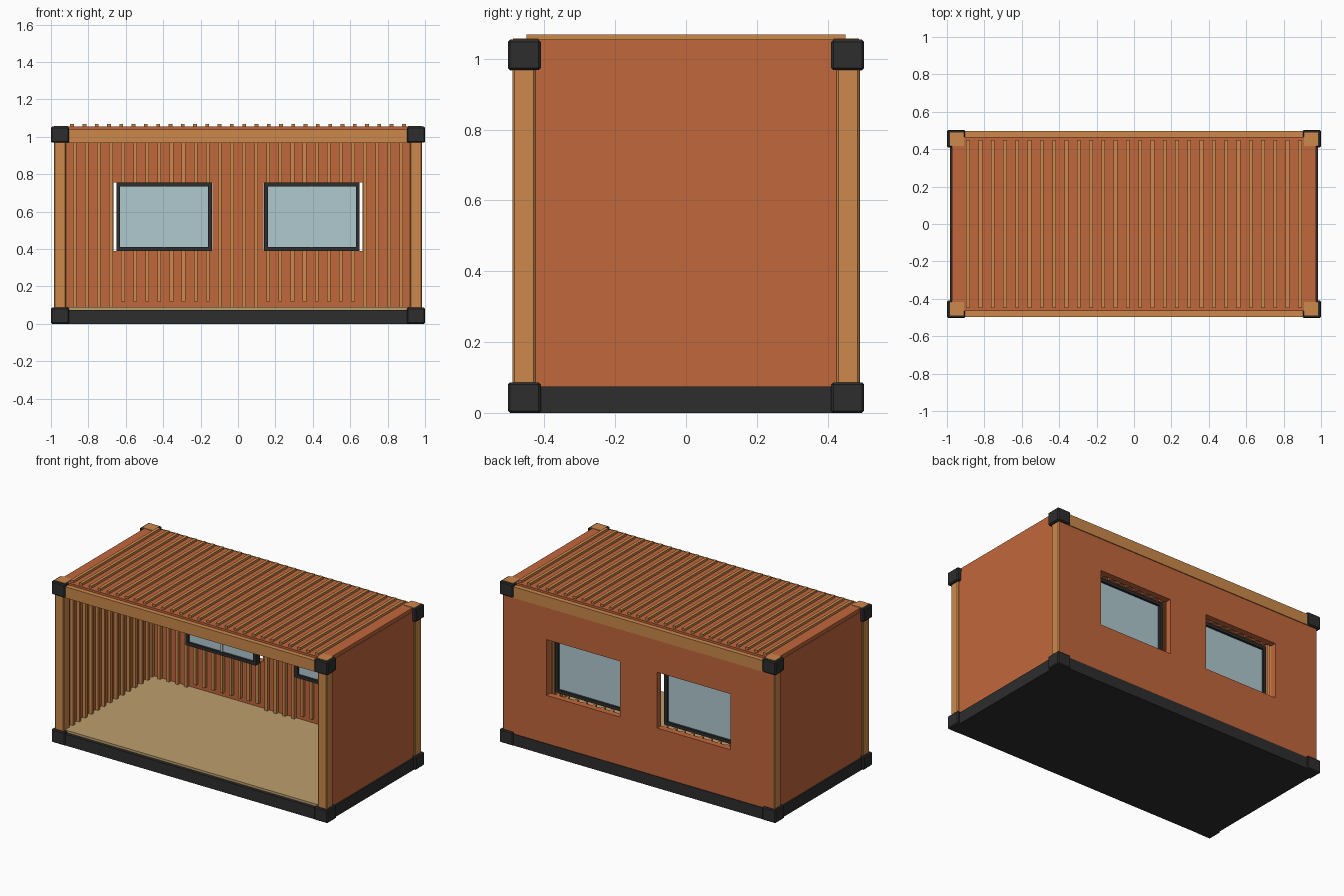
import bpy, bmesh

if "Cube" in bpy.data.objects:
    bpy.data.objects.remove(bpy.data.objects["Cube"])

def srgb(h):
    out = []
    for i in (0, 2, 4):
        c = int(h[i:i + 2], 16) / 255
        out.append(c / 12.92 if c <= 0.04045 else ((c + 0.055) / 1.055) ** 2.4)
    return (*out, 1.0)

def material(name, h):
    m = bpy.data.materials.new(name)
    m.diffuse_color = srgb(h)
    m.use_nodes = True
    m.node_tree.nodes["Principled BSDF"].inputs["Base Color"].default_value = m.diffuse_color
    return m

ORANGE = material("orange panel", "C1673C")
TAN = material("tan steel", "CC894B")
DARK = material("dark metal", "2D2D2D")
FLOOR = material("plywood floor", "BC9F6D")
GLASS = material("pale glass", "B0CAD0")

def finish(name, bm, mat, bevel=0):
    me = bpy.data.meshes.new(name)
    bm.to_mesh(me)
    bm.free()
    me.materials.append(mat)
    ob = bpy.data.objects.new(name, me)
    bpy.context.collection.objects.link(ob)
    if bevel:
        b = ob.modifiers.new("bevel", 'BEVEL')
        b.width = bevel
        b.segments = 1
    return ob

def boxes(name, mat, ranges, bevel=0):
    """One object from boxes given as (x0, x1, y0, y1, z0, z1)."""
    bm = bmesh.new()
    for x0, x1, y0, y1, z0, z1 in ranges:
        vs = bmesh.ops.create_cube(bm, size=1)["verts"]
        for v in vs:
            v.co.x = x1 if v.co.x > 0 else x0
            v.co.y = y1 if v.co.y > 0 else y0
            v.co.z = z1 if v.co.z > 0 else z0
    return finish(name, bm, mat, bevel)

def mirrored(r, sx, sy):
    x0, x1, y0, y1, z0, z1 = r
    if sx < 0:
        x0, x1 = -x1, -x0
    if sy < 0:
        y0, y1 = -y1, -y0
    return (x0, x1, y0, y1, z0, z1)

# Base, floor and roof slab
boxes("base", DARK, [(-0.985, 0.985, -0.495, 0.495, 0, 0.075)])
boxes("floor", FLOOR, [(-0.95, 0.95, -0.475, 0.452, 0.07, 0.09)])
boxes("roof_panel", ORANGE, [(-0.972, 0.972, -0.466, 0.466, 1.025, 1.054)])

# Corner posts and castings
for sx, xn in ((-1, "left"), (1, "right")):
    for sy, yn in ((-1, "front"), (1, "back")):
        tag = f"{yn}_{xn}"
        boxes("post_" + tag, TAN, [mirrored((0.92, 0.985, 0.425, 0.49, 0.03, 1.03), sx, sy)], 0.006)
        for z0, z1, part in ((0, 0.086, "bottom"), (0.968, 1.054, "top")):
            boxes(f"{part}_casting_{tag}", DARK,
                  [mirrored((0.903, 1.0, 0.41, 0.503, z0, z1), sx, sy)], 0.006)
        boxes("casting_cap_" + tag, TAN,
              [mirrored((0.91, 0.985, 0.417, 0.488, 1.05, 1.057), sx, sy)])

# Long top rails
for sy, yn in ((-1, "front"), (1, "back")):
    boxes(f"top_rail_{yn}", TAN, [mirrored((-0.92, 0.92, 0.464, 0.497, 0.967, 1.04), 1, sy)])

# Side walls with inner ribs
SIDE_RIBS = 13
for sx, xn in ((-1, "left"), (1, "right")):
    boxes(f"side_wall_{xn}", ORANGE, [mirrored((0.935, 0.975, -0.48, 0.455, 0.07, 1.03), sx, 1)])
    ribs = []
    for i in range(SIDE_RIBS):
        y = -0.39 + i * 0.0647
        ribs.append(mirrored((0.915, 0.937, y - 0.01, y + 0.01, 0.09, 1.026), sx, 1))
    boxes(f"side_ribs_{xn}", TAN, ribs)

# Back wall: a sheet with two window holes, thickened
xs = [-0.978, -0.665, -0.135, 0.135, 0.665, 0.978]
zs = [0.07, 0.39, 0.755, 1.03]
bm = bmesh.new()
grid = [[bm.verts.new((x, 0.491, z)) for z in zs] for x in xs]
for i in range(5):
    for j in range(3):
        if j == 1 and i in (1, 3):
            continue
        # wound so the face looks towards +y
        bm.faces.new((grid[i][j], grid[i][j + 1], grid[i + 1][j + 1], grid[i + 1][j]))
wall = finish("back_wall", bm, ORANGE)
sol = wall.modifiers.new("thickness", 'SOLIDIFY')
sol.thickness = 0.041
sol.offset = -1

# Back wall ribs, interrupted at the windows
ribs = []
for i in range(28):
    x = (i - 13.5) * 0.0647
    spans = [(0.09, 1.026)]
    if 0.135 < abs(x) < 0.665:
        spans = [(0.12, 0.39), (0.755, 1.026)]
    ribs += [(x - 0.01, x + 0.01, 0.428, 0.452, a, b) for a, b in spans]
boxes("back_ribs", TAN, ribs)

# Roof ribs
boxes("roof_ribs", TAN,
      [((i - 13.5) * 0.0657 - 0.01, (i - 13.5) * 0.0657 + 0.01, -0.45, 0.45, 1.05, 1.069)
       for i in range(28)])

# Windows: frame, glass and centre mullion
for sx, xn in ((-1, "left"), (1, "right")):
    y0, y1 = 0.385, 0.425
    frame = [(0.14, 0.65, y0, y1, 0.39, 0.41), (0.14, 0.65, y0, y1, 0.735, 0.755),
             (0.14, 0.16, y0, y1, 0.41, 0.735), (0.63, 0.65, y0, y1, 0.41, 0.735)]
    boxes(f"window_frame_{xn}", DARK, [mirrored(r, sx, 1) for r in frame])
    boxes(f"window_glass_{xn}", GLASS, [mirrored((0.155, 0.635, 0.4, 0.41, 0.405, 0.74), sx, 1)])
    boxes(f"window_mullion_{xn}", GLASS, [mirrored((0.388, 0.402, 0.392, 0.401, 0.41, 0.735), sx, 1)])
